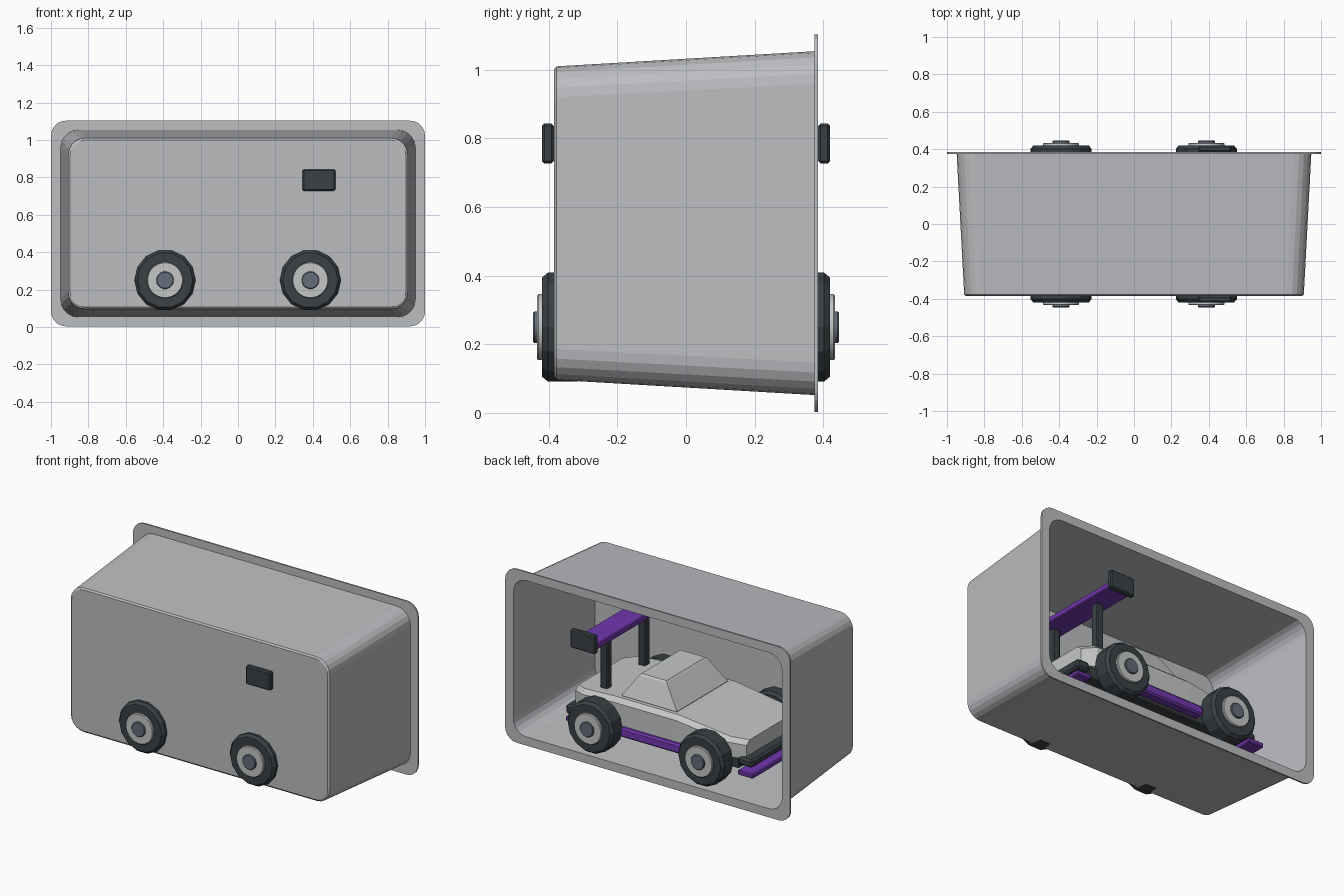
import bpy, bmesh, math
from mathutils import Matrix, Vector

if "Cube" in bpy.data.objects:
    bpy.data.objects.remove(bpy.data.objects["Cube"])


def material(name, rgb):
    m = bpy.data.materials.new(name)
    m.diffuse_color = (*rgb, 1)
    m.use_nodes = True
    m.node_tree.nodes["Principled BSDF"].inputs["Base Color"].default_value = m.diffuse_color
    return m


SHELL = material("tray_grey", (0.50, 0.51, 0.53))
BODY = material("light_grey", (0.56, 0.57, 0.57))
DARK = material("charcoal", (0.042, 0.052, 0.058))
PURPLE = material("purple", (0.17, 0.038, 0.43))
HUB = material("slate", (0.13, 0.156, 0.205))


def finish(bm, name, mat, smooth=None):
    bmesh.ops.recalc_face_normals(bm, faces=bm.faces)
    me = bpy.data.meshes.new(name)
    bm.to_mesh(me)
    bm.free()
    me.materials.append(mat)
    ob = bpy.data.objects.new(name, me)
    bpy.context.collection.objects.link(ob)
    if smooth:
        bpy.context.view_layer.objects.active = ob
        ob.select_set(True)
        bpy.ops.object.shade_smooth_by_angle(angle=math.radians(smooth))
        ob.select_set(False)
    return ob


def loft(name, loops, mat, smooth=None):
    """Skin a list of point loops and cap both ends."""
    bm = bmesh.new()
    rings = [[bm.verts.new(p) for p in loop] for loop in loops]
    n = len(rings[0])
    for a, b in zip(rings, rings[1:]):
        for i in range(n):
            j = (i + 1) % n
            bm.faces.new((a[i], a[j], b[j], b[i]))
    bm.faces.new(rings[0])
    bm.faces.new(rings[-1])
    return finish(bm, name, mat, smooth)


def box(name, x, y, z, mat, bevel=0.006):
    """Box from (min, max) ranges with a small chamfer."""
    bm = bmesh.new()
    size = Vector((x[1] - x[0], y[1] - y[0], z[1] - z[0]))
    mid = Vector((sum(x), sum(y), sum(z))) / 2
    bmesh.ops.create_cube(bm, size=1, matrix=Matrix.Translation(mid) @ Matrix.Diagonal((*size, 1)))
    if bevel:
        bmesh.ops.bevel(bm, geom=bm.edges[:], offset=bevel, segments=1, affect='EDGES')
    return finish(bm, name, mat)


def rounded_rect(hw, hh, r, y, zc=0.553, seg=5):
    pts = []
    for k, (sx, sz) in enumerate(((1, 1), (-1, 1), (-1, -1), (1, -1))):
        for i in range(seg + 1):
            a = math.pi / 2 * (k + i / seg)
            pts.append((sx * (hw - r) + r * math.cos(a), y, zc + sz * (hh - r) + r * math.sin(a)))
    return pts


def disc(name, x, z, side, profile, sides, mat, smooth=None):
    """Lathe (y, radius) pairs around a wheel axis parallel to y."""
    loops = []
    for y, r in profile:
        loops.append([(x + r * math.sin(2 * math.pi * (i + .5) / sides), side * y,
                       z - r * math.cos(2 * math.pi * (i + .5) / sides)) for i in range(sides)])
    return loft(name, loops, mat, smooth)


# Tapered tray with a flange round its open back
loft("display_tray", [
    rounded_rect(0.898, 0.447, 0.085, -0.385),
    rounded_rect(0.908, 0.457, 0.09, -0.377),
    rounded_rect(0.948, 0.501, 0.095, 0.374),
    rounded_rect(1.0, 0.55, 0.08, 0.374),
    rounded_rect(1.0, 0.55, 0.08, 0.384),
    rounded_rect(0.942, 0.495, 0.09, 0.384),
    rounded_rect(0.902, 0.451, 0.085, -0.377)], SHELL)


# Car body: cross-sections along the length (x, half width, top height)
def section(x, w, top):
    return [(x, -w, 0.26), (x, w, 0.26), (x, w, top - 0.025), (x, w - 0.03, top),
            (x, -w + 0.03, top), (x, -w, top - 0.025)]


loft("car_body", [section(*s) for s in (
    (-0.60, 0.25, 0.365), (-0.50, 0.30, 0.38), (-0.15, 0.31, 0.425),
    (0.28, 0.31, 0.425), (0.52, 0.30, 0.41), (0.60, 0.25, 0.395))], BODY)


# Cabin
def slab(x0, x1, w, z):
    return [(x0, -w, z), (x1, -w, z), (x1, w, z), (x0, w, z)]


loft("cabin_base", [slab(-0.115, 0.272, 0.255, 0.42), slab(-0.115, 0.272, 0.255, 0.427)], PURPLE)
loft("cabin", [slab(-0.115, 0.272, 0.255, 0.427), slab(-0.01, 0.185, 0.205, 0.56),
               slab(0.0, 0.175, 0.195, 0.57)], BODY)

# Chassis, bumpers and plates under the ends
box("chassis", (-0.56, 0.56), (-0.27, 0.27), (0.19, 0.265), DARK)
box("front_bumper", (-0.66, -0.56), (-0.28, 0.28), (0.22, 0.27), DARK, 0.012)
box("rear_bumper", (0.56, 0.65), (-0.28, 0.28), (0.22, 0.28), DARK, 0.012)
box("front_splitter", (-0.69, -0.58), (-0.315, 0.315), (0.175, 0.205), PURPLE)
box("rear_diffuser", (0.55, 0.65), (-0.28, 0.28), (0.175, 0.205), PURPLE)

# Rear wing
box("rear_wing", (0.355, 0.51), (-0.39, 0.39), (0.742, 0.78), PURPLE)

# Axles
for x in (-0.39, 0.387):
    disc("axle", x, 0.25, 1, [(-0.33, 0.03), (0.33, 0.03)], 12, DARK)

# Parts repeated on both sides
for s in (-1, 1):
    def span(a, b):
        return tuple(sorted((s * a, s * b)))
    box("wing_end_plate", (0.345, 0.52), span(0.385, 0.42), (0.727, 0.843), DARK, 0.007)
    box("wing_post", (0.402, 0.452), span(0.165, 0.215), (0.40, 0.745), DARK)
    box("side_skirt", (-0.23, 0.23), span(0.27, 0.335), (0.205, 0.265), PURPLE, 0.01)
    for x in (-0.39, 0.387):
        disc("tyre", x, 0.25, s, [(0.30, 0.145), (0.315, 0.163), (0.402, 0.163), (0.42, 0.148)], 14, DARK)
        disc("rim", x, 0.25, s, [(0.41, 0.097), (0.43, 0.097), (0.434, 0.093)], 24, BODY, 30)
        disc("hub", x, 0.25, s, [(0.42, 0.047), (0.442, 0.047), (0.446, 0.043)], 16, HUB, 30)
